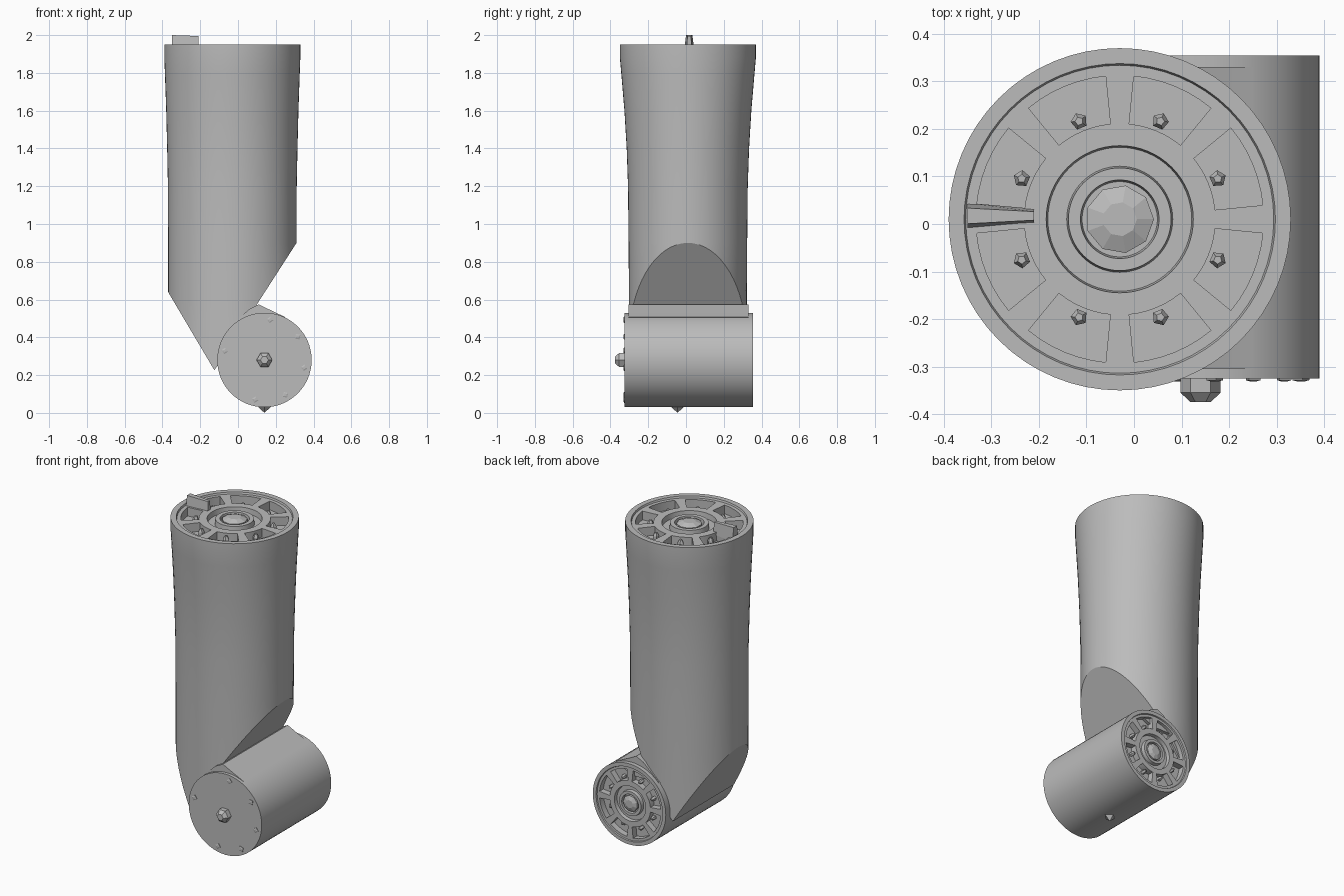
import bpy, bmesh, math
from mathutils import Matrix, Vector

cube = bpy.data.objects.get("Cube")
if cube:
    bpy.data.objects.remove(cube, do_unlink=True)

GREY = (0.5, 0.5, 0.5, 1)
mat = bpy.data.materials.new("plain grey")
mat.use_nodes = True
mat.diffuse_color = GREY
mat.node_tree.nodes["Principled BSDF"].inputs["Base Color"].default_value = GREY
SEG = 64
TUBE = Vector((-0.03, 0.01, 0))
JOINT = Vector((0.14, 0, 0.28))
JR = 0.25


def finish(name, bm, matrix=Matrix(), smooth=True):
    bmesh.ops.recalc_face_normals(bm, faces=bm.faces)
    mesh = bpy.data.meshes.new(name)
    bm.to_mesh(mesh)
    bm.free()
    mesh.transform(matrix)
    mesh.materials.append(mat)
    ob = bpy.data.objects.new(name, mesh)
    bpy.context.collection.objects.link(ob)
    if smooth:
        bpy.ops.object.select_all(action="DESELECT")
        ob.select_set(True)
        bpy.context.view_layer.objects.active = ob
        bpy.ops.object.shade_smooth_by_angle(angle=math.radians(30))
    return ob


def loft(bm, rings, close_end=False, seg=SEG):
    """Skin rings given as (x radius, y radius, height); returns faces row by row."""
    loops = []
    for rx, ry, z in rings:
        loops.append([bm.verts.new((rx * math.cos(a), ry * math.sin(a), z))
                      for a in (2 * math.pi * i / seg for i in range(seg))])
    rows = []
    for a, b in zip(loops, loops[1:]):
        rows.append([bm.faces.new((a[i], a[(i + 1) % seg], b[(i + 1) % seg], b[i]))
                     for i in range(seg)])
    if close_end:
        bm.faces.new(loops[-1])
    return rows


def stud(name, matrix, radius, height, sides=6):
    """Small faceted bolt head standing on local z = 0."""
    bm = bmesh.new()
    loft(bm, [(radius, radius, -0.01), (radius, radius, height * 0.6),
              (radius * 0.5, radius * 0.5, height)], True, sides)
    return finish(name, bm, matrix, False)


def end_cap(name, matrix, R):
    """Mating face: raised rim, eight pockets, ring groove and faceted hub."""
    bm = bmesh.new()
    profile = [(1, 0), (0.91, 0), (0.9, -0.03), (0.84, -0.03), (0.56, -0.03),
               (0.43, -0.03), (0.42, -0.12), (0.31, -0.12), (0.3, -0.03),
               (0.23, -0.03), (0.22, -0.1)]
    rows = loft(bm, [(r * R, r * R, z * R) for r, z in profile], True)
    # pockets between eight spokes
    pockets = [f for i, f in enumerate(rows[3]) if 1 <= i % 8 < 7]
    ext = bmesh.ops.extrude_face_region(bm, geom=pockets)["geom"]
    bmesh.ops.delete(bm, geom=pockets, context="FACES")
    bmesh.ops.translate(bm, vec=(0, 0, -0.15 * R),
                        verts=[g for g in ext if isinstance(g, bmesh.types.BMVert)])
    finish(name, bm, matrix)
    for i in range(8):
        spin = Matrix.Rotation(math.radians(45 * i + 22.5), 4, "Z")
        stud(f"{name}_bolt_{i + 1}",
             matrix @ spin @ Matrix.Translation((0.62 * R, 0, -0.18 * R)),
             0.05 * R, 0.13 * R, 5)
    stud(name + "_hub", matrix @ Matrix.Translation((0, 0, -0.1 * R)),
         0.2 * R, 0.1 * R, 9)


# Flared tube, sliced by two slanted planes where it meets the joint
bm = bmesh.new()
loft(bm, [(0.36, 0.36, 1.95), (0.36, 0.36, 1.88), (0.357, 0.353, 1.8),
          (0.35, 0.336, 1.6), (0.345, 0.324, 1.4), (0.341, 0.317, 1.2),
          (0.34, 0.314, 0.9), (0.34, 0.312, 0.6), (0.34, 0.312, 0.1)], True)
bmesh.ops.translate(bm, verts=bm.verts, vec=TUBE)
for point, normal in (((-0.37, 0, 0.64), (-0.861, 0, -0.509)),
                      ((0.31, 0, 0.9), (0.84, 0, -0.542))):
    cut = bmesh.ops.bisect_plane(bm, geom=bm.verts[:] + bm.edges[:] + bm.faces[:],
                                 plane_co=point, plane_no=normal, clear_outer=True)
    edges = [g for g in cut["geom_cut"] if isinstance(g, bmesh.types.BMEdge)]
    bmesh.ops.contextual_create(bm, geom=edges)
finish("upper_tube", bm)
end_cap("top_cap", Matrix.Translation(TUBE + Vector((0, 0, 1.95))), 0.36)

# Cross cylinder of the joint, closed at the front
back = Matrix.Translation(JOINT) @ Matrix.Rotation(-math.pi / 2, 4, "X")
front = Matrix.Translation(JOINT) @ Matrix.Rotation(math.pi / 2, 4, "X")
bm = bmesh.new()
loft(bm, [(JR, JR, 0.355), (JR, JR, -0.325)], True)
finish("joint_cylinder", bm, back)
end_cap("back_cap", back @ Matrix.Translation((0, 0, 0.355)), JR)

# Fillet between tube and cylinder
bm = bmesh.new()
lip = [bm.verts.new((x, -0.305, z)) for x, z in
       ((-0.05, 0.45), (0.06, 0.55), (0.11, 0.575), (0.16, 0.55), (0.25, 0.507), (0.14, 0.45))]
face = bm.faces.new(lip)
ext = bmesh.ops.extrude_face_region(bm, geom=[face])["geom"]
bmesh.ops.translate(bm, vec=(0, 0.635, 0),
                    verts=[g for g in ext if isinstance(g, bmesh.types.BMVert)])
finish("joint_fillet", bm)

# Front bolts and centre knob
plate = front @ Matrix.Translation((0, 0, 0.325))
for i, angle in enumerate((82, 35, -11, -59, -103, 167)):
    spin = Matrix.Rotation(math.radians(angle), 4, "Z")
    stud(f"front_bolt_{i + 1}", plate @ spin @ Matrix.Translation((0.215, 0, 0)),
         0.018, 0.006, 4)
stud("front_knob", plate, 0.042, 0.05)

# Pointed nub underneath
bm = bmesh.new()
bmesh.ops.create_cone(bm, segments=4, radius1=0.035, radius2=0.003, depth=0.03)
finish("bottom_nub", bm, Matrix.Translation((0.14, -0.045, 0.018))
       @ Matrix.Rotation(math.pi, 4, "X"), False)

# Tapered alignment blade on the top rim
bm = bmesh.new()
bmesh.ops.create_cube(bm, size=1)
for v in bm.verts:
    outer = v.co.x < 0
    v.co = (-0.35 if outer else -0.21,
            0.017 + v.co.y * (0.055 if outer else 0.03) * (0.6 if v.co.z > 0 else 1),
            (2.0 if outer else 1.995) if v.co.z > 0 else 1.92)
finish("top_blade", bm, Matrix(), False)
